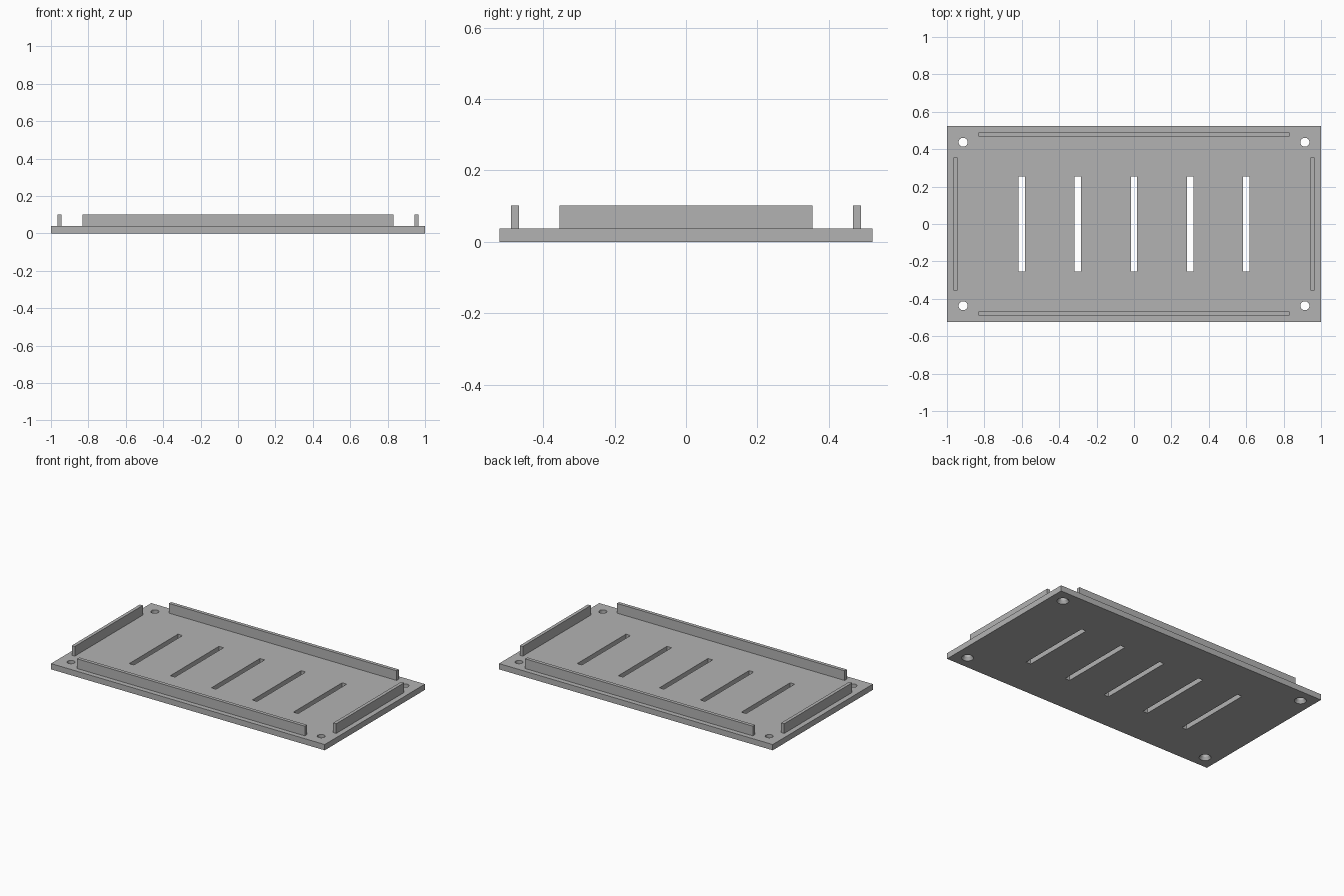
import bpy
import bmesh
from mathutils import Matrix

cube = bpy.data.objects.get("Cube")
if cube:
    bpy.data.objects.remove(cube, do_unlink=True)

grey = bpy.data.materials.new("mid grey")
grey.use_nodes = True
grey.diffuse_color = (0.45, 0.45, 0.45, 1)
grey.node_tree.nodes["Principled BSDF"].inputs["Base Color"].default_value = grey.diffuse_color

THICK = 0.038
RAIL_TOP = 0.102


def make_object(name, bm):
    mesh = bpy.data.meshes.new(name)
    bm.to_mesh(mesh)
    bm.free()
    mesh.materials.append(grey)
    obj = bpy.data.objects.new(name, mesh)
    bpy.context.collection.objects.link(obj)
    return obj


def box(name, center, size):
    bm = bmesh.new()
    bmesh.ops.create_cube(bm, size=1, matrix=Matrix.Translation(center) @ Matrix.Diagonal((*size, 1)))
    return make_object(name, bm)


def cone(name, x, y, z0, z1, r0, r1):
    bm = bmesh.new()
    bmesh.ops.create_cone(bm, cap_ends=True, segments=32, radius1=r0, radius2=r1, depth=z1 - z0,
                          matrix=Matrix.Translation((x, y, (z0 + z1) / 2)))
    return make_object(name, bm)


# Base plate
plate = box("base_plate", (0, 0, THICK / 2), (2, 1.046, THICK))

# Ventilation slots
cutters = [box("slot_cutter", (0.3 * i, 0, THICK / 2), (0.034, 0.508, 0.2)) for i in range(-2, 3)]

# Corner screw holes, countersunk from below
for sx in (-1, 1):
    for sy in (-1, 1):
        x, y = 0.914 * sx, 0.437 * sy
        cutters.append(cone("hole_cutter", x, y, -0.05, 0.1, 0.024, 0.024))
        cutters.append(cone("countersink_cutter", x, y, -0.01, 0.022, 0.042, 0.022))

for cutter in cutters:
    cutter.hide_render = True
    mod = plate.modifiers.new("cut", "BOOLEAN")
    mod.operation = "DIFFERENCE"
    mod.solver = "EXACT"
    mod.object = cutter

# Bake the cuts and drop the cutters
bpy.context.view_layer.update()
graph = bpy.context.evaluated_depsgraph_get()
cut_mesh = bpy.data.meshes.new_from_object(plate.evaluated_get(graph))
plate.modifiers.clear()
plate.data = cut_mesh
for cutter in cutters:
    bpy.data.objects.remove(cutter, do_unlink=True)

# Locating rails along each edge
rail_z = (THICK + RAIL_TOP) / 2
rail_h = RAIL_TOP - THICK
for name, s in (("front", -1), ("back", 1)):
    box(name + "_rail", (0, 0.479 * s, rail_z), (1.664, 0.023, rail_h))
for name, s in (("right", -1), ("left", 1)):
    box(name + "_rail", (0.955 * s, 0, rail_z), (0.022, 0.71, rail_h))
